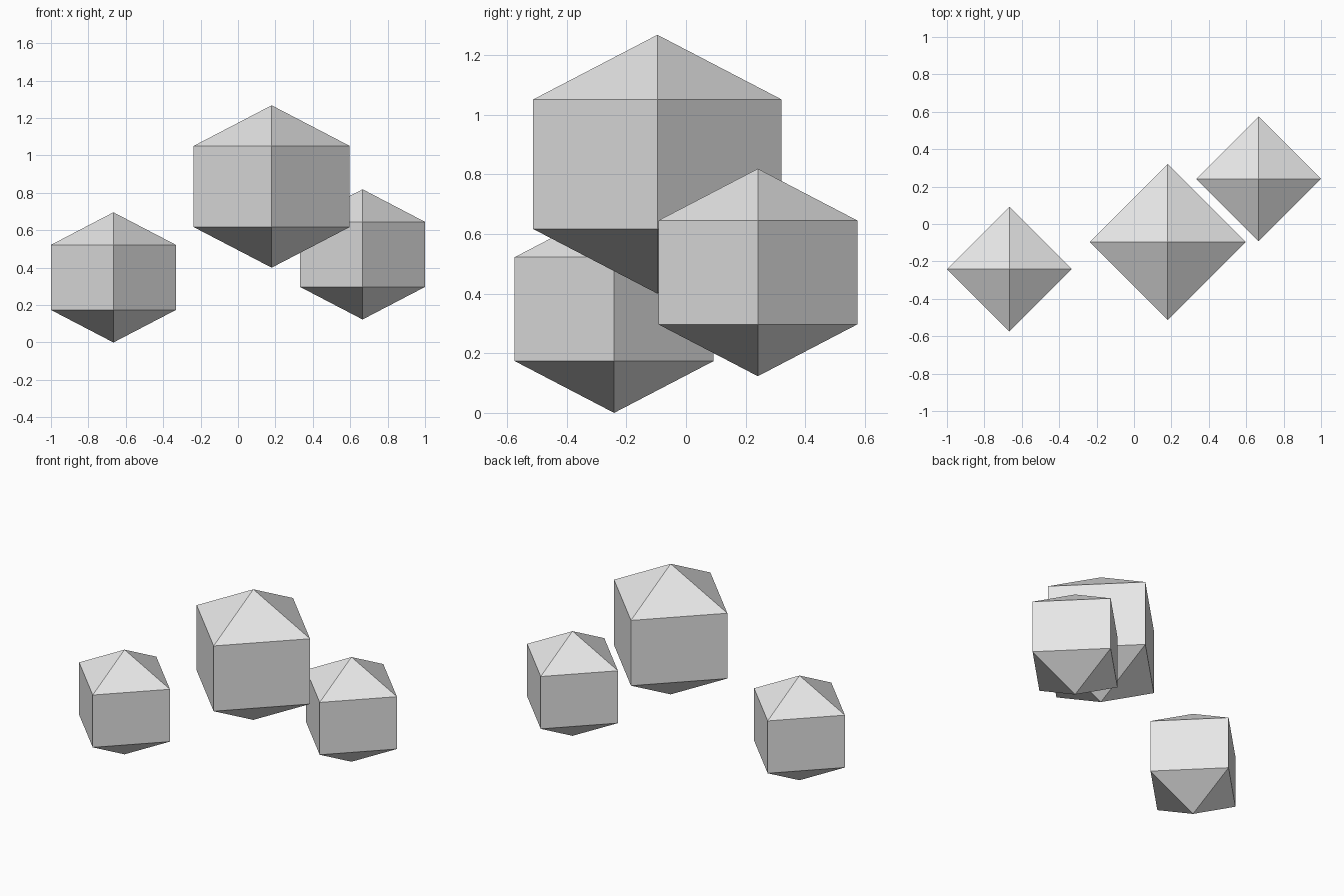
import bpy
import bmesh
from mathutils import Matrix

if "Cube" in bpy.data.objects:
    bpy.data.objects.remove(bpy.data.objects["Cube"])

# Single plain grey
grey = bpy.data.materials.new("light_grey")
grey.diffuse_color = (0.8, 0.8, 0.8, 1.0)
grey.use_nodes = True
grey.node_tree.nodes["Principled BSDF"].inputs["Base Color"].default_value = grey.diffuse_color


def add_gem(name, centre, radius, half_height):
    """Four-sided, three-ring low-poly ball: square walls with a pyramid at each end."""
    bm = bmesh.new()
    bmesh.ops.create_uvsphere(bm, u_segments=4, v_segments=3, radius=1.0)
    # Corners on the x and y axes, at the measured ring radius and heights
    for v in bm.verts:
        x, y, z = v.co
        if abs(z) > 0.9:
            v.co = (0, 0, half_height if z > 0 else -half_height)
        else:
            if abs(x) > abs(y):
                x, y = (radius if x > 0 else -radius), 0
            else:
                x, y = 0, (radius if y > 0 else -radius)
            v.co = (x, y, half_height / 2 if z > 0 else -half_height / 2)
    bmesh.ops.recalc_face_normals(bm, faces=bm.faces)
    mesh = bpy.data.meshes.new(name)
    bm.to_mesh(mesh)
    bm.free()
    mesh.materials.append(grey)
    obj = bpy.data.objects.new(name, mesh)
    obj.matrix_world = Matrix.Translation(centre)
    bpy.context.collection.objects.link(obj)


# Large middle block and the two smaller ones either side
add_gem("large_block", (0.18, -0.096, 0.834), 0.417, 0.434)
add_gem("left_block", (-0.666, -0.241, 0.348), 0.334, 0.348)
add_gem("right_block", (0.666, 0.241, 0.471), 0.334, 0.348)
